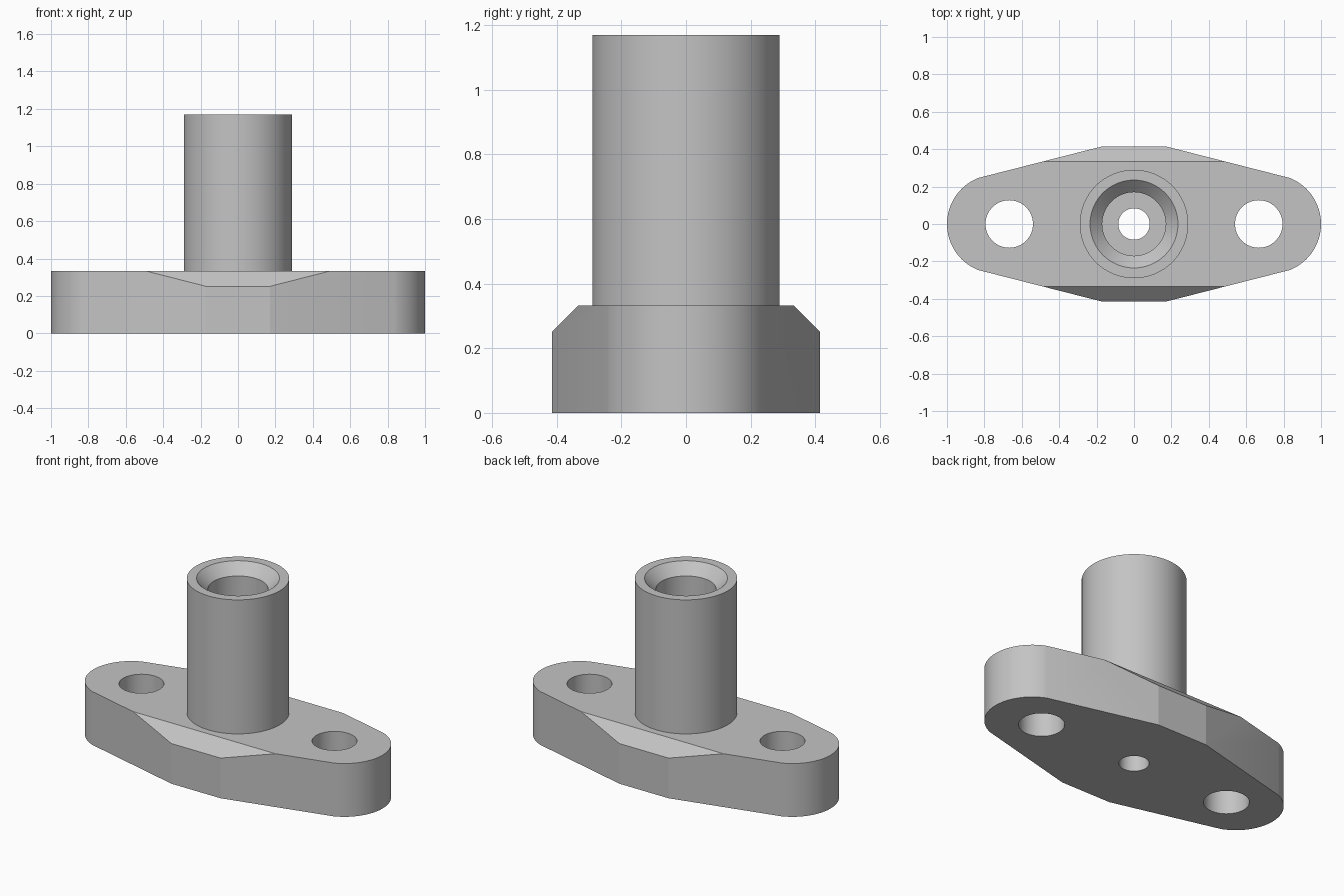
import bpy, bmesh, math
from mathutils import Vector

cube = bpy.data.objects.get("Cube")
if cube:
    bpy.data.objects.remove(cube)

BASE_H, TOP = 0.333, 1.17

metal = bpy.data.materials.new("light grey metal")
metal.use_nodes = True
metal.diffuse_color = (0.55, 0.55, 0.55, 1)
metal.node_tree.nodes["Principled BSDF"].inputs["Base Color"].default_value = (0.55, 0.55, 0.55, 1)


def make_object(name, bm):
    bmesh.ops.recalc_face_normals(bm, faces=bm.faces)
    mesh = bpy.data.meshes.new(name)
    bm.to_mesh(mesh)
    bm.free()
    mesh.materials.append(metal)
    obj = bpy.data.objects.new(name, mesh)
    bpy.context.collection.objects.link(obj)
    return obj


def lathe(name, profile, x=0, steps=64):
    """Closed solid of revolution from (radius, height) points."""
    bm = bmesh.new()
    rings = [[bm.verts.new((x + r * math.cos(math.tau * i / steps),
                            r * math.sin(math.tau * i / steps), z))
              for i in range(steps)] for r, z in profile]
    for low, high in zip(rings, rings[1:]):
        for i in range(steps):
            j = (i + 1) % steps
            bm.faces.new((low[i], low[j], high[j], high[i]))
    bm.faces.new(rings[0])
    bm.faces.new(rings[-1])
    return make_object(name, bm)


# Flange: tapered plate with round ends
def flange_plate():
    centre, radius, sweep = 0.735, 0.265, math.radians(68)
    half = [(0.17, -0.415)]
    for i in range(25):
        a = -sweep + 2 * sweep * i / 24
        half.append((centre + radius * math.cos(a), radius * math.sin(a)))
    half.append((0.17, 0.415))
    outline = half + [(-x, -y) for x, y in half]
    bm = bmesh.new()
    face = bm.faces.new([bm.verts.new((x, y, 0)) for x, y in outline])
    grown = bmesh.ops.extrude_face_region(bm, geom=[face])["geom"]
    top = [v for v in grown if isinstance(v, bmesh.types.BMVert)]
    bmesh.ops.translate(bm, verts=top, vec=(0, 0, BASE_H))
    # Sloping cuts along the front and back top edges
    for side in (-1, 1):
        cut = bmesh.ops.bisect_plane(
            bm, geom=bm.verts[:] + bm.edges[:] + bm.faces[:],
            plane_co=(0, side * 0.333, BASE_H),
            plane_no=Vector((0, side, 1)), clear_outer=True)
        rim = [e for e in cut["geom_cut"] if isinstance(e, bmesh.types.BMEdge)]
        bmesh.ops.contextual_create(bm, geom=rim)
    return make_object("flange", bm)


def boolean(target, tool, operation):
    mod = target.modifiers.new(tool.name, "BOOLEAN")
    mod.object, mod.operation, mod.solver = tool, operation, "EXACT"
    tool.hide_render = True


flange = flange_plate()
column = lathe("column", [(0.29, 0.2), (0.29, TOP)])
boolean(flange, column, "UNION")

# Stepped bore with a countersunk mouth, and the two bolt holes
bore = lathe("bore_cutter", [(0.084, -0.1), (0.084, 0.25), (0.17, 0.25),
                             (0.17, TOP - 0.065), (0.235, TOP), (0.235, TOP + 0.1)])
boolean(flange, bore, "DIFFERENCE")
tools = [column, bore]
for name, x in (("left_hole_cutter", 0.667), ("right_hole_cutter", -0.667)):
    hole = lathe(name, [(0.127, -0.1), (0.127, BASE_H + 0.1)], x)
    boolean(flange, hole, "DIFFERENCE")
    tools.append(hole)

# Bake the cuts and drop the cutters
graph = bpy.context.evaluated_depsgraph_get()
result = bpy.data.meshes.new_from_object(flange.evaluated_get(graph))
flange.modifiers.clear()
flange.data = result
for tool in tools:
    bpy.data.objects.remove(tool)
flange.name = "flanged_tube"

# Smooth round walls, sharp rims
for obj in bpy.context.selected_objects:
    obj.select_set(False)
flange.select_set(True)
bpy.context.view_layer.objects.active = flange
bpy.ops.object.shade_smooth_by_angle(angle=math.radians(12))
